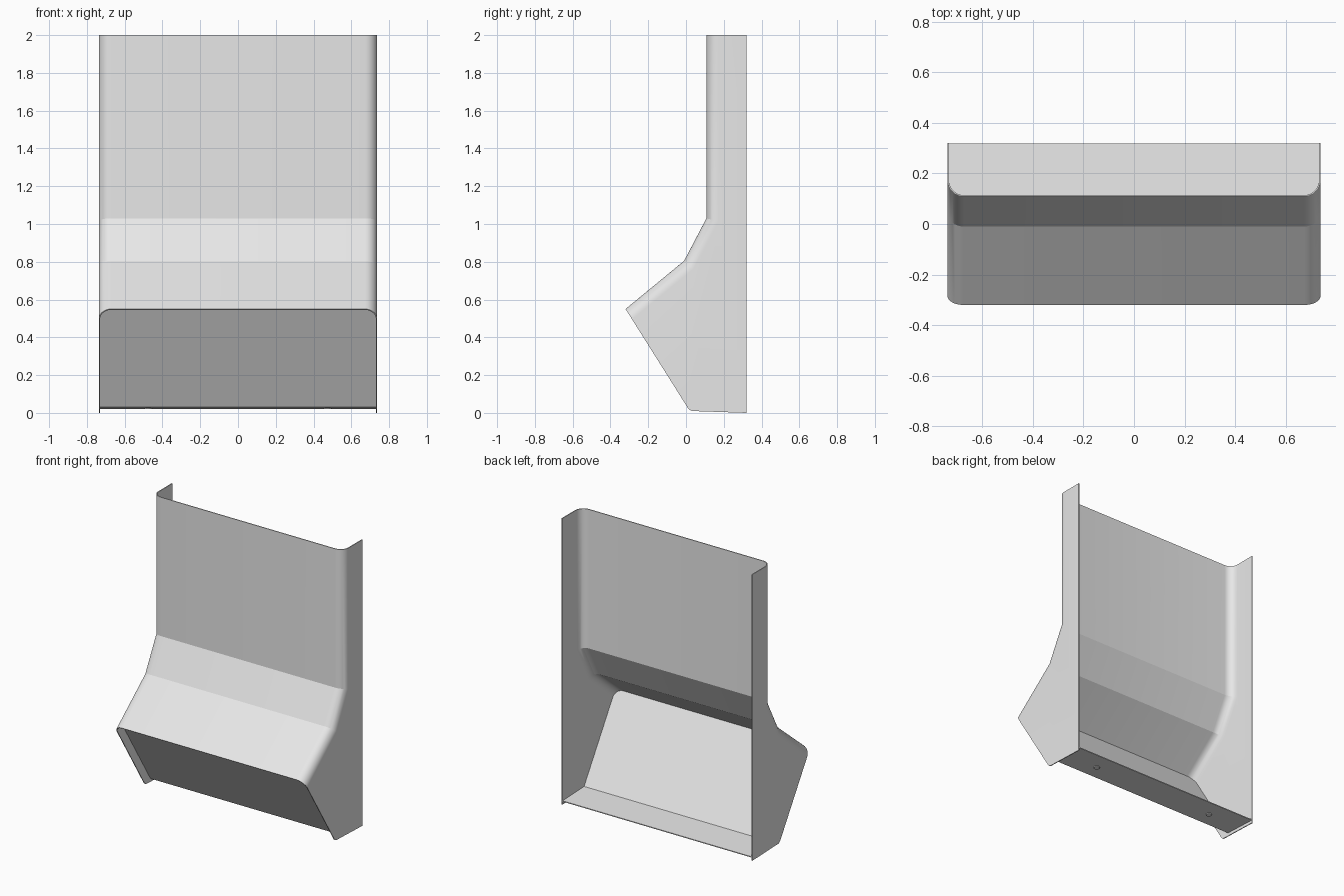
import bpy, bmesh, math
from mathutils import Vector

cube = bpy.data.objects.get("Cube")
if cube:
    bpy.data.objects.remove(cube)

HALF, RADIUS, SHEET, STEPS = 0.737, 0.065, 0.006, 8

grey = bpy.data.materials.new("light grey")
grey.use_nodes = True
grey.diffuse_color = (0.8, 0.8, 0.8, 1)
grey.node_tree.nodes["Principled BSDF"].inputs["Base Color"].default_value = (0.8, 0.8, 0.8, 1)

# Side profile of the front sheet as (y, z), from the top down to the lip
profile = [Vector(p) for p in ((0.108, 2), (0.108, 1.03), (-0.01, 0.805), (-0.32, 0.55))]
toe = Vector((0.02, 0.01))
slope = (toe - profile[-1]).normalized()      # direction down the slanted opening


def inward(a, b):
    d = (b - a).normalized()
    return Vector((-d.y, d.x))


# Mitre directions keep the rounded edge even along the folds
normals = [inward(a, b) for a, b in zip(profile, profile[1:])]
mitres = [normals[0]]
mitres += [(a + b) / (1 + a.dot(b)) for a, b in zip(normals, normals[1:])]
mitres.append(slope / slope.dot(normals[-1]))


def columns(half):
    """(x, depth) pairs across the width, round at both edges."""
    arc = [(half - RADIUS + RADIUS * math.sin(t), RADIUS * (1 - math.cos(t)))
           for t in (math.pi / 2 * i / STEPS for i in range(STEPS + 1))]
    return [(-x, d) for x, d in reversed(arc)] + arc


def finish(name, bm):
    """Turn an open surface into a thin sheet with its skin facing the front."""
    bm.normal_update()
    bmesh.ops.recalc_face_normals(bm, faces=bm.faces)
    bm.faces.ensure_lookup_table()
    front = max(bm.faces, key=lambda f: abs(f.normal.y) * f.calc_area())
    if front.normal.y > 0:
        bmesh.ops.reverse_faces(bm, faces=bm.faces)
    mesh = bpy.data.meshes.new(name)
    bm.to_mesh(mesh)
    bm.free()
    mesh.materials.append(grey)
    obj = bpy.data.objects.new(name, mesh)
    bpy.context.collection.objects.link(obj)
    bpy.ops.object.select_all(action="DESELECT")
    obj.select_set(True)
    bpy.context.view_layer.objects.active = obj
    solid = obj.modifiers.new("thickness", "SOLIDIFY")
    solid.thickness, solid.offset, solid.use_even_offset = SHEET, -1, True
    bpy.ops.object.modifier_apply(modifier=solid.name)
    bpy.ops.object.shade_smooth_by_angle(angle=math.radians(15))


# Folded front sheet with rounded edges and both side walls
bm = bmesh.new()
grid = []
for x, depth in columns(HALF):
    grid.append([bm.verts.new((x, *(p + m * depth))) for p, m in zip(profile, mitres)])
for a, b in zip(grid, grid[1:]):
    for i in range(len(profile) - 1):
        bm.faces.new((a[i], a[i + 1], b[i + 1], b[i]))
wall_base = [toe - slope * 0.012, toe + Vector((0.01, 0)), Vector((0.32, 0)), Vector((0.32, 2))]
for edge, x in ((grid[0], -HALF), (grid[-1], HALF)):
    bm.faces.new(edge + [bm.verts.new((x, *p)) for p in wall_base])
finish("housing_shell", bm)

# Recessed slanted panel folded into the bottom plate
up = (profile[-2] - profile[-1]).normalized()
top = profile[-1] + up * 0.06 + slope * 0.003
foot = top + slope * ((0.03 - top.y) / slope.y)
bm = bmesh.new()
inner = HALF - SHEET / 2
rim = [bm.verts.new((x, *(top + slope * d))) for x, d in columns(inner)]
fold = [bm.verts.new((x, *foot)) for x in (inner, -inner)]
back = [bm.verts.new((x, 0.318, 0.02)) for x in (-inner, inner)]
bm.faces.new(rim + fold)
bm.faces.new(fold + back)
finish("recessed_panel_and_base", bm)

# Two small fixing studs under the bottom plate
for side, name in ((1, "left_stud"), (-1, "right_stud")):
    bpy.ops.mesh.primitive_cylinder_add(vertices=16, radius=0.02, depth=0.008,
                                        location=(side * 0.475, 0.19, 0.024))
    stud = bpy.context.object
    stud.name = name
    stud.data.materials.append(grey)
